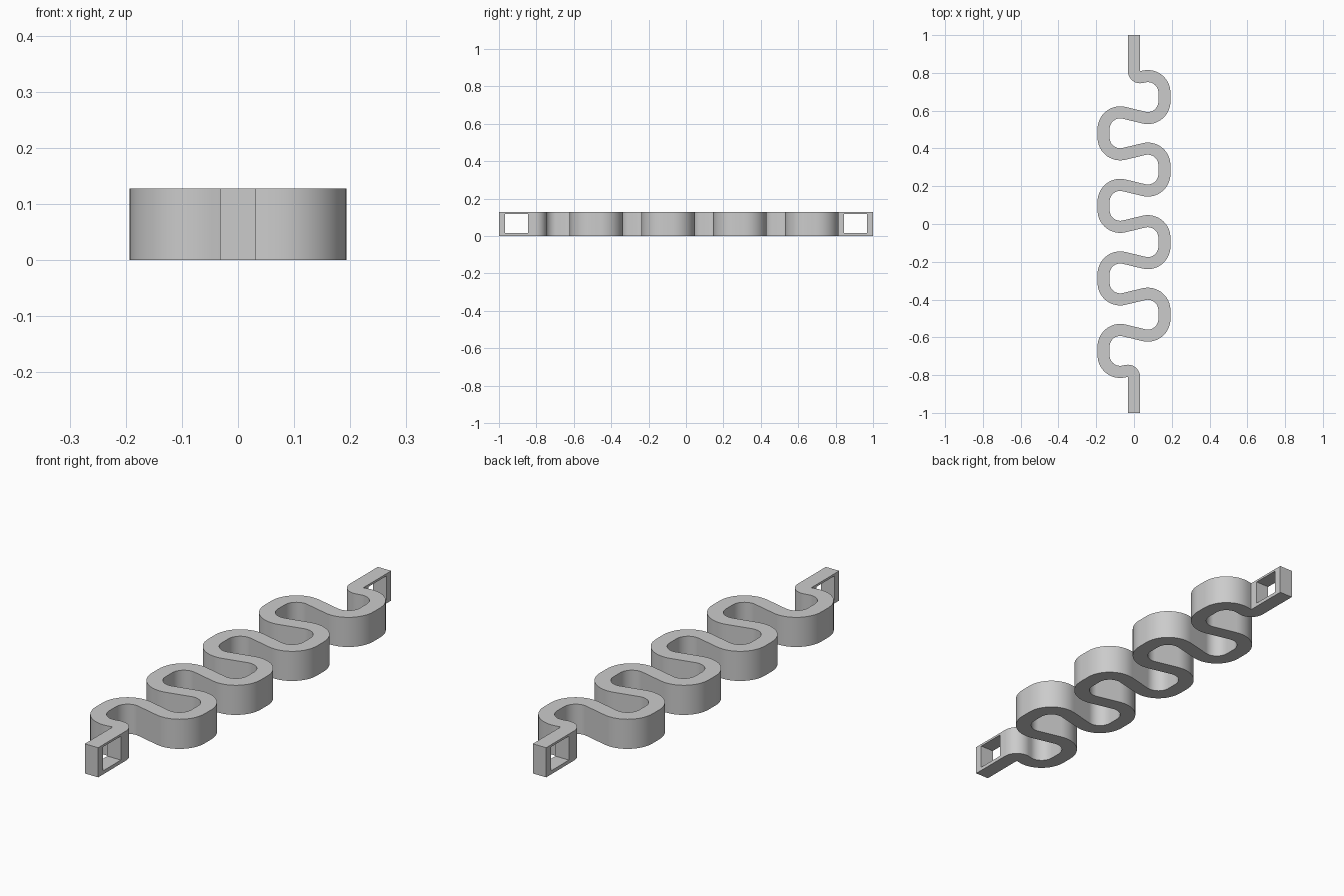
import bpy, bmesh
from math import sin, cos, atan2, asin, pi, tau, hypot, ceil, radians

HALF = 0.032            # half the band thickness
HEIGHT = 0.128
LOBE_X, LOBE_R = 0.073, 0.088
PITCH, STRAIGHT = 0.192, 0.023
LOBES = 8
BEND_Y = 0.809

if "Cube" in bpy.data.objects:
    bpy.data.objects.remove(bpy.data.objects["Cube"], do_unlink=True)

grey = bpy.data.materials.new("plain_grey")
grey.use_nodes = True
grey.diffuse_color = (0.6, 0.6, 0.6, 1)
grey.node_tree.nodes["Principled BSDF"].inputs["Base Color"].default_value = (0.6, 0.6, 0.6, 1)


# Circles the band wraps around: (x, y, radius, turn), turn +1 is anticlockwise
circles = [(HALF, BEND_Y, HALF, 1)]
for k in range(LOBES):
    side = 1 if k % 2 == 0 else -1
    y = PITCH * ((LOBES - 1) / 2 - k)
    for dy in (STRAIGHT, -STRAIGHT):
        circles.append((side * LOBE_X, y + dy, LOBE_R, -side))
circles.append((-HALF, -BEND_Y, HALF, -1))


def tangent_heading(a, b):
    """Heading of the straight run leaving circle a and joining circle b."""
    dx, dy = b[0] - a[0], b[1] - a[1]
    return atan2(dy, dx) - asin((b[3] * b[2] - a[3] * a[2]) / hypot(dx, dy))


def band_sections():
    """Left and right edge points along the band, from back to front."""
    headings = [-pi / 2] + [tangent_heading(a, b) for a, b in zip(circles, circles[1:])] + [-pi / 2]
    sections = [((HALF, 1.0), (-HALF, 1.0))]
    for (cx, cy, r, turn), h_in, h_out in zip(circles, headings, headings[1:]):
        sweep = (turn * (h_out - h_in)) % tau
        steps = max(1, ceil(sweep / radians(7)))
        for i in range(steps + 1):
            h = h_in + turn * sweep * i / steps
            nx, ny = -sin(h), cos(h)
            sections.append(tuple((cx + (e - turn * r) * nx, cy + (e - turn * r) * ny)
                                  for e in (HALF, -HALF)))
    sections.append(((HALF, -1.0), (-HALF, -1.0)))
    return sections


# Serpentine band: a rectangular section carried along the path
bm = bmesh.new()
rings = []
for left, right in band_sections():
    rings.append([bm.verts.new((*p, z)) for p, z in
                  ((left, 0), (right, 0), (right, HEIGHT), (left, HEIGHT))])
for a, b in zip(rings, rings[1:]):
    for i in range(4):
        j = (i + 1) % 4
        bm.faces.new((a[i], a[j], b[j], b[i]))
bm.faces.new(rings[0])
bm.faces.new(rings[-1])
bmesh.ops.remove_doubles(bm, verts=bm.verts, dist=0.0001)
bmesh.ops.recalc_face_normals(bm, faces=bm.faces)
mesh = bpy.data.meshes.new("serpentine_band")
bm.to_mesh(mesh)
bm.free()
mesh.materials.append(grey)
band = bpy.data.objects.new("serpentine_band", mesh)
bpy.context.collection.objects.link(band)

# Rectangular slots through both end tabs
for name, y in (("back_slot", 0.906), ("front_slot", -0.906)):
    bpy.ops.mesh.primitive_cube_add(size=1, location=(0, y, 0.067))
    cutter = bpy.context.object
    cutter.name = name
    cutter.scale = (0.2, 0.122, 0.103)
    cutter.hide_render = True
    cutter.data.materials.append(grey)
    bpy.context.view_layer.update()
    cut = band.modifiers.new(name, "BOOLEAN")
    cut.operation, cut.solver, cut.object = "DIFFERENCE", "EXACT", cutter
    bpy.ops.object.select_all(action="DESELECT")
    band.select_set(True)
    bpy.context.view_layer.objects.active = band
    bpy.ops.object.modifier_apply(modifier=name)
    bpy.data.objects.remove(cutter, do_unlink=True)

bpy.ops.object.shade_smooth_by_angle(angle=radians(30))
